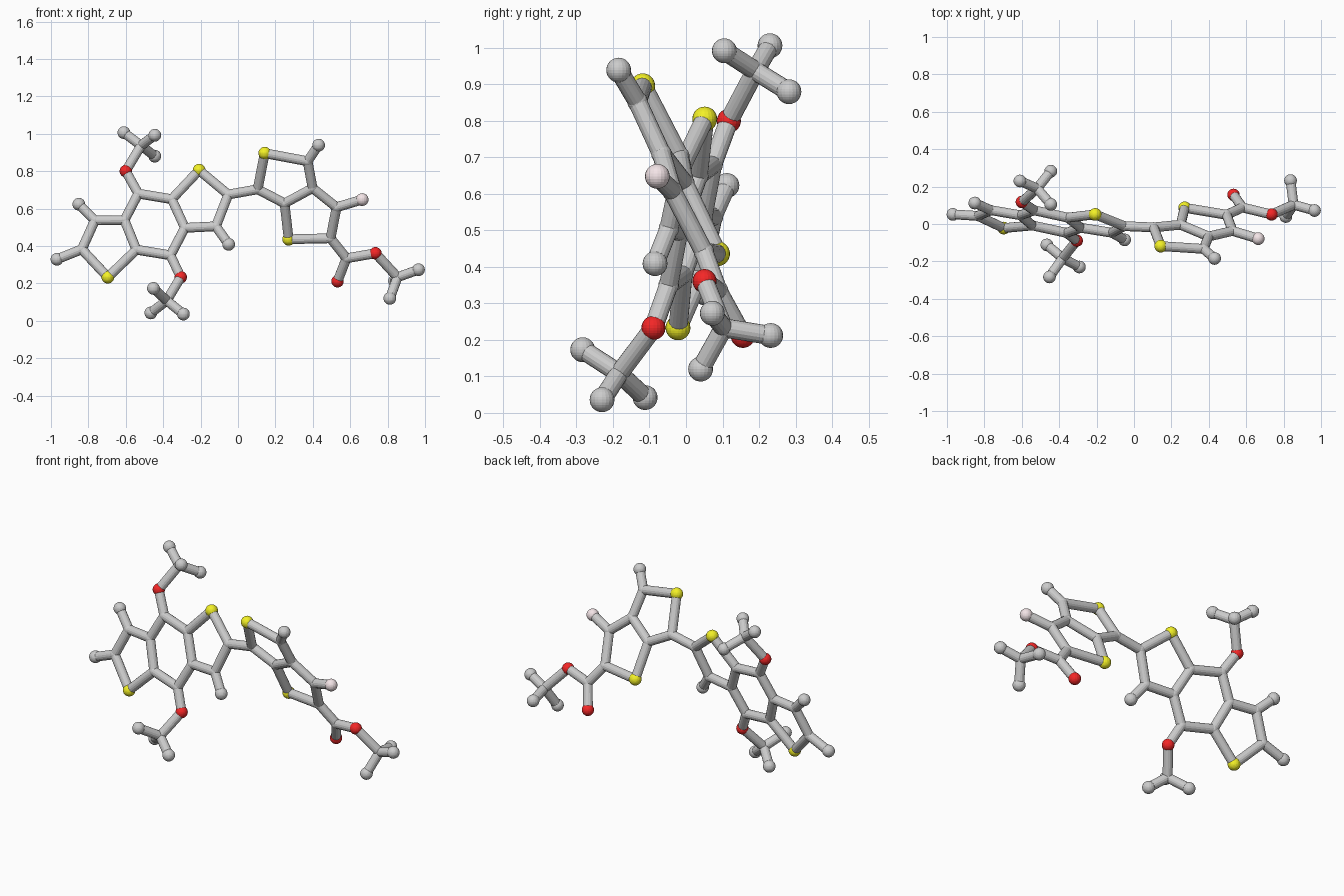
import bpy, bmesh
from mathutils import Vector, Matrix

if "Cube" in bpy.data.objects:
    bpy.data.objects.remove(bpy.data.objects["Cube"])

BOND_R = 0.026
# kind: (name, ball radius, colour)
KINDS = {
    'C': ("carbon_joint", 0.028, None),
    'H': ("hydrogen_ball", 0.034, None),
    'S': ("sulfur_ball", 0.034, (0.9, 0.88, 0.02, 1)),
    'O': ("oxygen_ball", 0.033, (0.9, 0.02, 0.02, 1)),
    'F': ("fluorine_ball", 0.034, (0.9, 0.78, 0.8, 1)),
}


def make_mesh(name, build, colour=None):
    bm = bmesh.new()
    build(bm)
    me = bpy.data.meshes.new(name)
    bm.to_mesh(me)
    bm.free()
    if colour:
        mat = bpy.data.materials.new(name + "_colour")
        mat.diffuse_color = colour
        mat.use_nodes = True
        mat.node_tree.nodes["Principled BSDF"].inputs["Base Color"].default_value = mat.diffuse_color
        me.materials.append(mat)
    return me


def ball(r):
    return lambda bm: bmesh.ops.create_uvsphere(bm, u_segments=20, v_segments=14, radius=r)


def rod(bm):
    bmesh.ops.create_cone(bm, segments=16, radius1=BOND_R, radius2=BOND_R, depth=1, cap_ends=True)


def add(name, mesh):
    ob = bpy.data.objects.new(name, mesh)
    bpy.context.collection.objects.link(ob)
    return ob


ball_mesh = {k: make_mesh(n, ball(r), c) for k, (n, r, c) in KINDS.items()}
rod_mesh = make_mesh("bond_rod", rod)

# Flat ring systems: (x, z) per atom, with y taken from the tilted ring plane
left = dict(
    S1=(-.696, .233), C2=(-.835, .382), H2=(-.968, .329), C3=(-.765, .537), H3=(-.851, .623),
    C4=(-.607, .538), C5=(-.543, .380), C6=(-.361, .350), C7=(-.284, .497), C8=(-.354, .650),
    C9=(-.533, .680), S10=(-.208, .805), C11=(-.052, .675), C12=(-.118, .505), H12=(-.05, .409),
    O9=(-.60, .80), O6=(-.306, .233))
right = dict(
    C20=(.105, .703), S21=(.143, .896), C22=(.372, .853), H22=(.431, .939), C23=(.399, .709),
    C24=(.249, .628), S25=(.271, .436), C26=(.495, .441), C27=(.527, .607), F27=(.664, .648),
    C28=(.58, .334), O28=(.532, .211), O29=(.735, .361))
pos = {}
for ring, (a, b, c) in ((left, (-.206, -.1725, .275)), (right, (.342, -.156, -.489))):
    for k, (x, z) in ring.items():
        pos[k] = Vector((x, a + b * x + c * z, z))

# Methyl groups: oxygen, centre, three tips
methyls = [
    ("O9", (-.518, .19, .937), [(-.61, .23, 1.006), (-.445, .105, .992), (-.445, .282, .88)]),
    ("O6", (-.381, -.183, .108), [(-.466, -.112, .042), (-.292, -.23, .036), (-.452, -.283, .173)]),
    ("O29", (.853, .103, .233), [(.965, .072, .273), (.812, .04, .12), (.837, .232, .212)]),
]
chains = ["S1 C2 C3 C4 C5 S1", "C4 C9 C8 C7 C6 C5", "C8 S10 C11 C12 C7", "C2 H2", "C3 H3", "C12 H12",
          "C9 O9", "C6 O6", "C11 C20", "C20 S21 C22 C23 C24 C20", "C24 S25 C26 C27 C23",
          "C22 H22", "C27 F27", "C26 C28 O29", "C28 O28"]
for oxy, centre, tips in methyls:
    m = "C" + oxy
    pos[m] = Vector(centre)
    chains.append(f"{oxy} {m}")
    for i, tip in enumerate(tips):
        pos[f"H{oxy}_{i}"] = Vector(tip)
        chains.append(f"{m} H{oxy}_{i}")

# Balls
for k, p in pos.items():
    add(KINDS[k[0]][0], ball_mesh[k[0]]).location = p

# Rods along every chain
for chain in chains:
    names = chain.split()
    for n1, n2 in zip(names, names[1:]):
        p, q = pos[n1], pos[n2]
        d = q - p
        ob = add("bond_rod", rod_mesh)
        ob.matrix_world = (Matrix.Translation((p + q) / 2) @ d.to_track_quat('Z', 'Y').to_matrix().to_4x4()
                           @ Matrix.Diagonal((1, 1, d.length, 1)))
